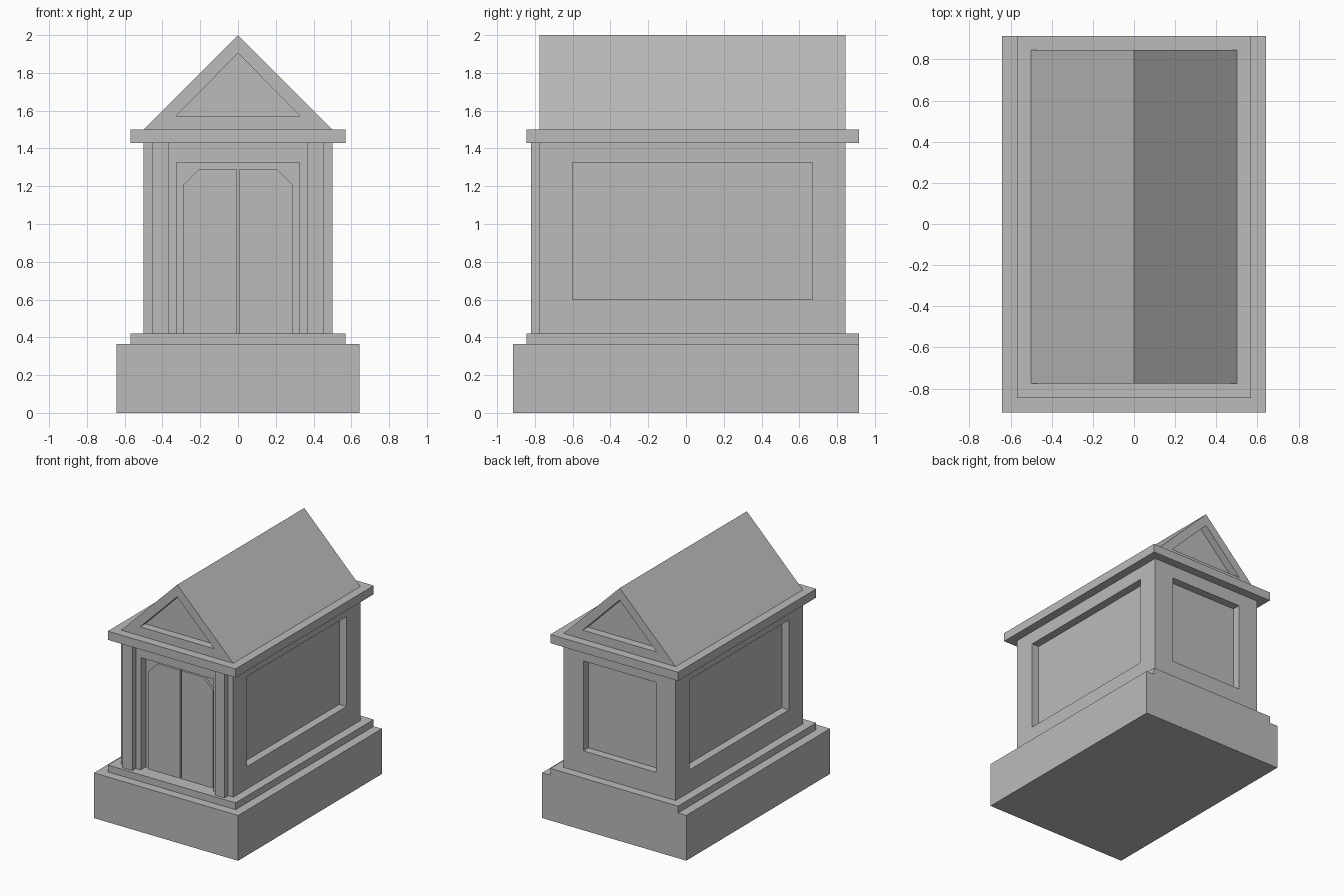
import bpy
import bmesh
from mathutils import Vector

cube = bpy.data.objects.get("Cube")
if cube:
    bpy.data.objects.remove(cube, do_unlink=True)

stone = bpy.data.materials.new("grey_stone")
stone.use_nodes = True
GREY = (0.5, 0.5, 0.5, 1)
stone.diffuse_color = GREY
stone.node_tree.nodes["Principled BSDF"].inputs["Base Color"].default_value = GREY


def prism(name, outline, y0, y1):
    """Extrude an (x, z) outline from y0 to y1."""
    bm = bmesh.new()
    face = bm.faces.new([bm.verts.new((x, y0, z)) for x, z in outline])
    new = bmesh.ops.extrude_face_region(bm, geom=[face])["geom"]
    moved = [g for g in new if isinstance(g, bmesh.types.BMVert)]
    bmesh.ops.translate(bm, verts=moved, vec=Vector((0, y1 - y0, 0)))
    bmesh.ops.recalc_face_normals(bm, faces=bm.faces)
    mesh = bpy.data.meshes.new(name)
    bm.to_mesh(mesh)
    bm.free()
    mesh.materials.append(stone)
    obj = bpy.data.objects.new(name, mesh)
    bpy.context.scene.collection.objects.link(obj)
    return obj


def box(name, x0, x1, y0, y1, z0, z1):
    return prism(name, [(x0, z0), (x1, z0), (x1, z1), (x0, z1)], y0, y1)


def carve(target, cutters):
    """Cut recesses into the target and discard the cutters."""
    bpy.context.view_layer.objects.active = target
    for cutter in cutters:
        mod = target.modifiers.new("recess", "BOOLEAN")
        mod.operation = "DIFFERENCE"
        mod.solver = "EXACT"
        mod.object = cutter
        bpy.ops.object.modifier_apply(modifier=mod.name)
        bpy.data.objects.remove(cutter, do_unlink=True)


FRONT, BACK, HALF = -0.775, 0.845, 0.5
FLOOR, EAVES, TOP = 0.42, 1.43, 1.5
DEPTH, OUT = 0.065, 0.1

# Plinth, step and cornice
box("plinth", -0.643, 0.643, -0.917, 0.915, 0, 0.365)
box("step", -0.57, 0.57, -0.845, 0.915, 0.365, FLOOR)
box("cornice", -0.57, 0.57, -0.845, 0.915, EAVES, TOP)

# Walls with recessed side and back panels and a doorway
walls = box("walls", -HALF, HALF, FRONT, BACK, FLOOR, EAVES)
carve(walls, [
    box("left_cutter", HALF - DEPTH, HALF + OUT, -0.6, 0.67, 0.6, 1.325),
    box("right_cutter", -HALF - OUT, DEPTH - HALF, -0.6, 0.67, 0.6, 1.325),
    box("back_cutter", -0.325, 0.325, BACK - DEPTH, BACK + OUT, 0.6, 1.325),
    box("door_cutter", -0.325, 0.325, FRONT - OUT, FRONT + DEPTH, FLOOR - OUT, 1.325),
])

# Gabled roof with a triangular recess at each end
roof = prism("roof", [(-HALF, TOP), (HALF, TOP), (0, 2)], FRONT, BACK)
gable = [(-0.33, 1.572), (0.33, 1.572), (0, 1.903)]
carve(roof, [
    prism("front_gable_cutter", gable, FRONT - OUT, FRONT + DEPTH),
    prism("back_gable_cutter", gable, BACK - DEPTH, BACK + OUT),
])

# Paired doors with clipped corners, and square pilasters beside them
for side, s in (("left", 1), ("right", -1)):
    leaf = [(0.007, FLOOR), (0.29, FLOOR), (0.29, 1.205), (0.203, 1.292), (0.007, 1.292)]
    prism(side + "_door", [(s * x, z) for x, z in leaf], FRONT + 0.045, FRONT + DEPTH)
    box(side + "_pilaster", s * 0.367, s * 0.455, FRONT - 0.045, FRONT, FLOOR, EAVES)
